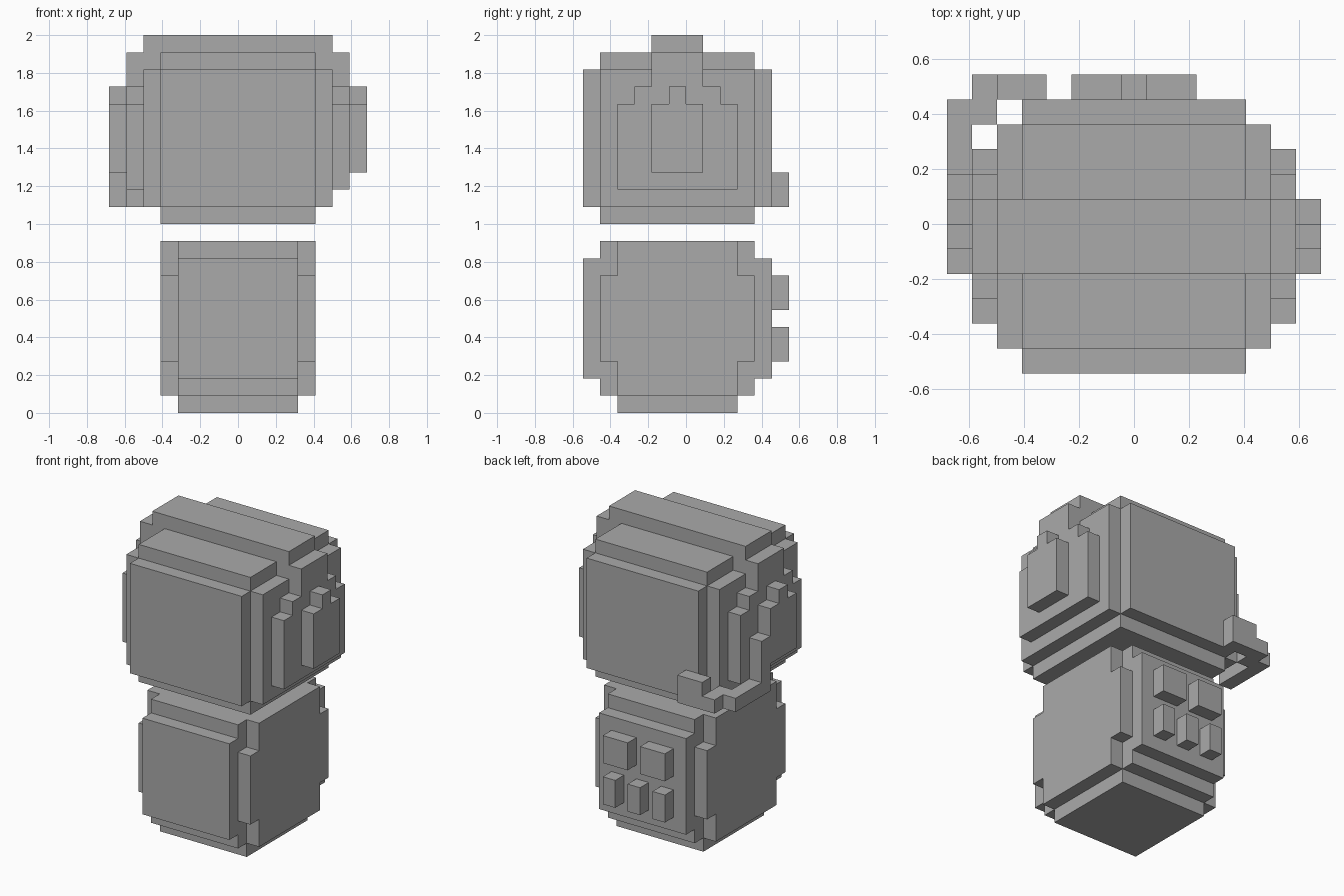
import bpy, bmesh, math

if "Cube" in bpy.data.objects:
    bpy.data.objects.remove(bpy.data.objects["Cube"])

U = 1 / 11          # size of one block; the model is 22 blocks high
owner = {}          # block cell -> part name (first part to claim a cell keeps it)

grey = bpy.data.materials.new("mid_grey")
grey.diffuse_color = (0.4, 0.4, 0.4, 1)
grey.use_nodes = True
grey.node_tree.nodes["Principled BSDF"].inputs["Base Color"].default_value = grey.diffuse_color


def box(part, x0, x1, y0, y1, z0, z1):
    """Claim a box of cells; x is given in half-block steps, y and z in whole blocks."""
    for x in range(int(x0 + 7.5), int(x1 + 7.5)):
        for y in range(y0, y1):
            for z in range(z0, z1):
                owner.setdefault((x, y, z), part)


def wide(part, half, *yz):
    box(part, -half, half, *yz)


def sides(part, x0, x1, *yz):
    box(part, x0, x1, *yz)
    box(part, -x1, -x0, *yz)


# body: stepped rounded block
wide("body", 3.5, -6, 5, 2, 9)
wide("body", 3.5, -5, 4, 1, 10)
wide("body", 3.5, -4, 3, 0, 10)
wide("body", 4.5, -5, 4, 3, 8)
wide("body", 4.5, -4, 3, 1, 10)

# buttons on the +y side: two wide above, three narrow below
sides("wide_buttons", 0.5, 2.5, 5, 6, 6, 8)
for x in (-2, 0, 2):
    box("narrow_buttons", x - 0.5, x + 0.5, 5, 6, 3, 5)

# head: stepped rounded block
wide("head", 4.5, -6, 5, 12, 20)
wide("head", 4.5, -5, 4, 11, 21)
wide("head", 5.5, -5, 4, 12, 20)

# band over the head, with pads and outer ear pieces
wide("headband", 5.5, -2, 1, 20, 22)
sides("headband", 5.5, 6.5, -2, 1, 18, 21)
sides("ear_pads", 5.5, 6.5, -4, 3, 13, 18)
sides("ear_pads", 5.5, 6.5, -3, 2, 18, 19)
sides("ear_pieces", 6.5, 7.5, -2, 1, 14, 18)
sides("ear_pieces", 6.5, 7.5, -1, 0, 18, 19)

# thin arm from the left ear piece round to a small end block
box("arm", -7.5, -6.5, 1, 2, 12, 16)
box("arm", -7.5, -6.5, 2, 5, 12, 13)
box("arm", -6.5, -5.5, 4, 6, 12, 13)
box("arm_tip", -5.5, -3.5, 5, 6, 12, 14)

# outward direction and the four corners of each cell side
SIDES = []
for axis in range(3):
    for s in (0, 1):
        d = [0, 0, 0]
        d[axis] = 2 * s - 1
        corners = []
        for a, b in ((0, 0), (1, 0), (1, 1), (0, 1)):
            c = [0, 0, 0]
            c[axis], c[(axis + 1) % 3], c[(axis + 2) % 3] = s, a, b
            corners.append(c)
        SIDES.append((d, corners if s else corners[::-1]))

# one mesh per part, made of the exposed cell sides only
for part in dict.fromkeys(owner.values()):
    bm = bmesh.new()
    verts = {}
    for cell, name in owner.items():
        if name != part:
            continue
        for d, corners in SIDES:
            if tuple(p + q for p, q in zip(cell, d)) in owner:
                continue
            face = []
            for c in corners:
                k = tuple(p + q for p, q in zip(cell, c))
                if k not in verts:
                    verts[k] = bm.verts.new(((k[0] - 7.5) * U, k[1] * U, k[2] * U))
                face.append(verts[k])
            bm.faces.new(face)
    # merge flat areas into large clean faces
    bmesh.ops.dissolve_limit(bm, angle_limit=math.radians(1),
                             verts=bm.verts[:], edges=bm.edges[:])
    mesh = bpy.data.meshes.new(part)
    bm.to_mesh(mesh)
    bm.free()
    mesh.materials.append(grey)
    bpy.context.collection.objects.link(bpy.data.objects.new(part, mesh))
